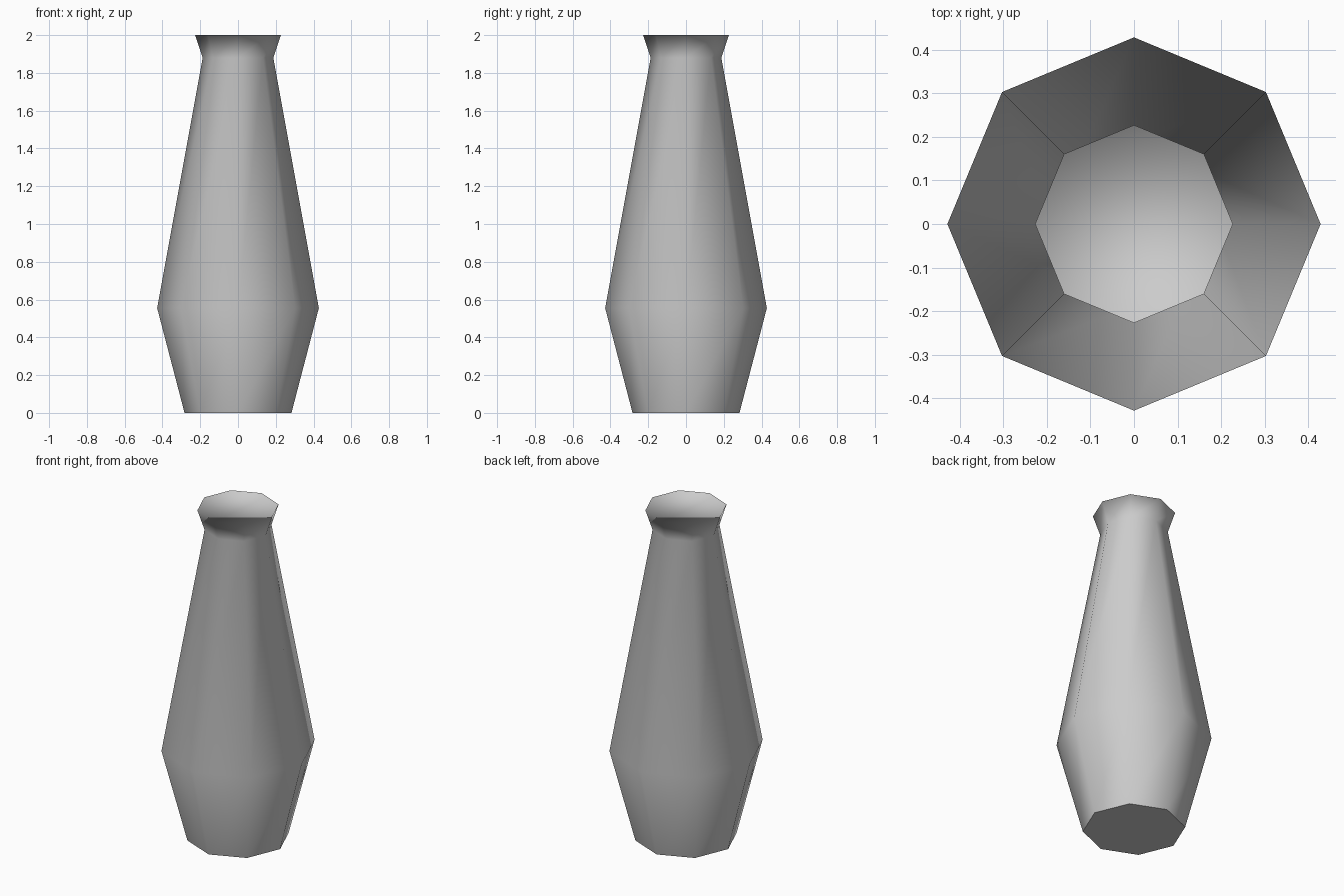
import bpy
import bmesh
from math import cos, sin, tau

cube = bpy.data.objects.get("Cube")
if cube:
    bpy.data.objects.remove(cube, do_unlink=True)

SIDES = 8
# Radius and height of each ring, from foot to lip
PROFILE = [(0.283, 0.0), (0.428, 0.555), (0.187, 1.88), (0.227, 2.0)]

grey = bpy.data.materials.new("plain grey")
grey.use_nodes = True
grey.diffuse_color = (0.6, 0.6, 0.6, 1)
grey.node_tree.nodes["Principled BSDF"].inputs["Base Color"].default_value = grey.diffuse_color


def ring(bm, radius, z):
    return [bm.verts.new((radius * cos(tau * i / SIDES), radius * sin(tau * i / SIDES), z))
            for i in range(SIDES)]


def finish(bm, name, smooth):
    for face in bm.faces:
        face.smooth = smooth
    mesh = bpy.data.meshes.new(name)
    bm.to_mesh(mesh)
    bm.free()
    mesh.materials.append(grey)
    obj = bpy.data.objects.new(name, mesh)
    bpy.context.collection.objects.link(obj)


# Smooth faceted wall, with the mouth surface turned to blend like a hollow
bm = bmesh.new()
rings = [ring(bm, r, z) for r, z in PROFILE]
for low, high in zip(rings, rings[1:]):
    for i in range(SIDES):
        j = (i + 1) % SIDES
        bm.faces.new((low[i], low[j], high[j], high[i]))
bm.faces.new(rings[-1][::-1])
finish(bm, "vase_body", True)

# Flat foot, kept separate for a crisp lower edge
bm = bmesh.new()
bm.faces.new(ring(bm, *PROFILE[0])[::-1])
finish(bm, "vase_base", False)
